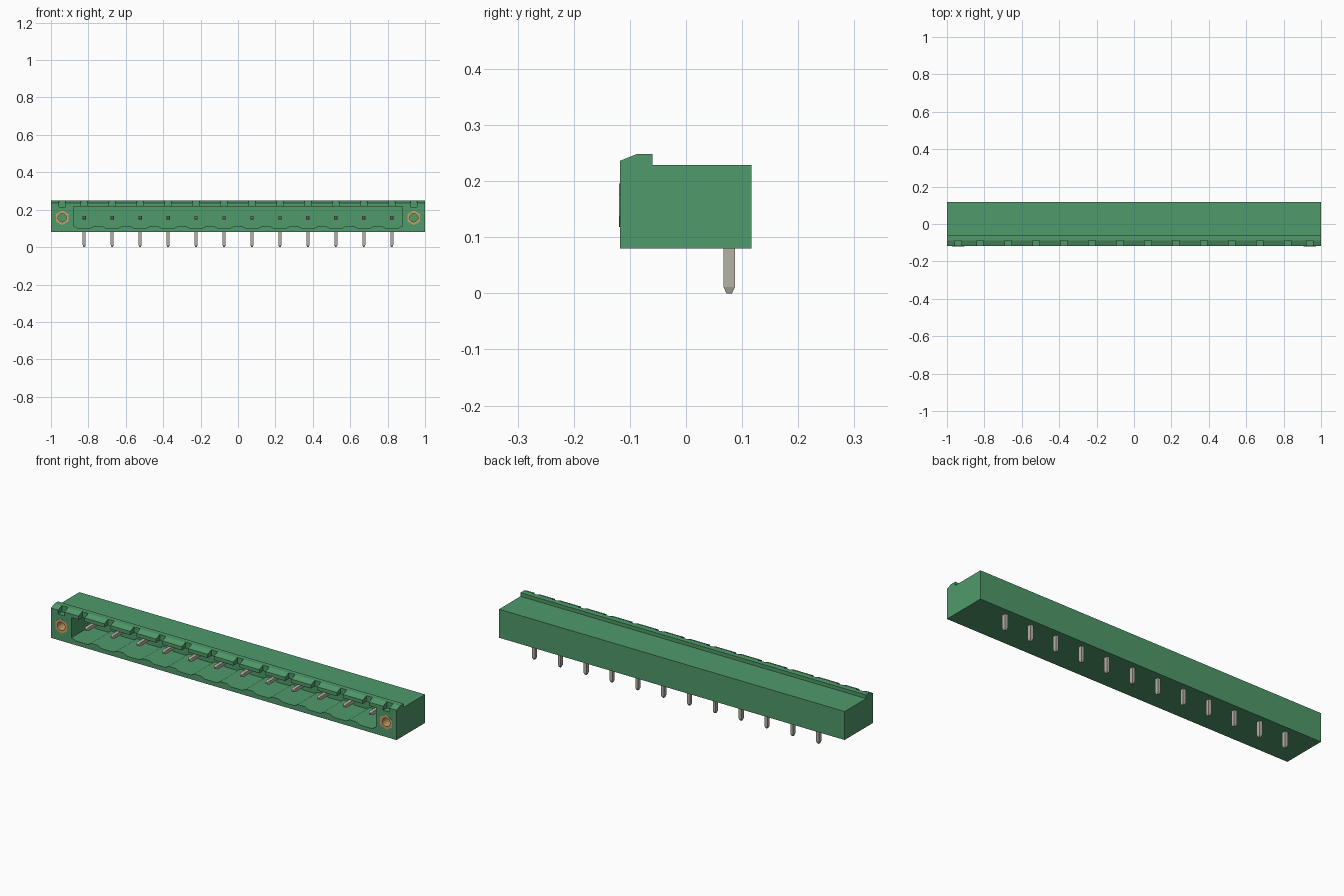
import bpy
import bmesh
import math
from mathutils import Vector

default_cube = bpy.data.objects.get("Cube")
if default_cube:
    bpy.data.objects.remove(default_cube, do_unlink=True)

PINS = 12
PITCH = 0.1495
PIN_X = [(i - (PINS - 1) / 2) * PITCH for i in range(PINS)]
SCREW_X = 0.94
AXIS_Z = 0.157
FRONT, BACK = -0.118, 0.117
CAVITY_BACK = 0.05


def material(name, color):
    m = bpy.data.materials.new(name)
    m.use_nodes = True
    m.diffuse_color = (*color, 1)
    m.node_tree.nodes["Principled BSDF"].inputs["Base Color"].default_value = (*color, 1)
    return m


GREEN = material("green plastic", (0.08, 0.32, 0.145))
TIN = material("tin metal", (0.47, 0.45, 0.38))
BRASS = material("brass", (0.58, 0.35, 0.14))


def make_object(name, bm, mat):
    bmesh.ops.recalc_face_normals(bm, faces=bm.faces)
    mesh = bpy.data.meshes.new(name)
    bm.to_mesh(mesh)
    bm.free()
    mesh.materials.append(mat)
    ob = bpy.data.objects.new(name, mesh)
    bpy.context.collection.objects.link(ob)
    return ob


def extrude(bm, points, direction):
    """Solid prism from a closed outline."""
    face = bm.faces.new([bm.verts.new(p) for p in points])
    new = bmesh.ops.extrude_face_region(bm, geom=[face], use_keep_orig=True)
    verts = [g for g in new["geom"] if isinstance(g, bmesh.types.BMVert)]
    bmesh.ops.translate(bm, verts=verts, vec=Vector(direction))


def box(bm, x, y, z):
    extrude(bm, [(x[0], y[0], z[0]), (x[1], y[0], z[0]), (x[1], y[1], z[0]), (x[0], y[1], z[0])],
            (0, 0, z[1] - z[0]))


def ring(x, y, radius, sides):
    return [(x + radius * math.sin(math.tau * i / sides), y,
             AXIS_Z + radius * math.cos(math.tau * i / sides)) for i in range(sides)]


# Housing with the stepped lip along its front top edge
profile = [(FRONT, 0.08), (BACK, 0.08), (BACK, 0.229), (-0.06, 0.229),
           (-0.06, 0.248), (-0.088, 0.248), (FRONT, 0.236)]
bm = bmesh.new()
extrude(bm, [(-1, y, z) for y, z in profile], (2, 0, 0))
housing = make_object("housing", bm, GREEN)

# Socket cavity, its floor dipping under every contact
floor = [(-0.88, 0.113)]
for x in PIN_X:
    floor += [(x + dx, z) for dx, z in
              ((-0.055, 0.113), (-0.035, 0.102), (0.035, 0.102), (0.055, 0.113))]
outline = floor + [(0.88, 0.113), (0.88, 0.217), (-0.88, 0.217)]
bm = bmesh.new()
extrude(bm, [(x, FRONT - 0.05, z) for x, z in outline], (0, CAVITY_BACK - FRONT + 0.05, 0))
cutters = [make_object("cavity_cutter", bm, GREEN)]

# Notches in the lip
bm = bmesh.new()
for x in PIN_X + [-SCREW_X, SCREW_X]:
    box(bm, (x - 0.018, x + 0.018), (FRONT - 0.05, -0.087), (0.2155, 0.3))
cutters.append(make_object("notch_cutter", bm, GREEN))

# Pockets for the threaded inserts
bm = bmesh.new()
for x in (-SCREW_X, SCREW_X):
    extrude(bm, ring(x, FRONT - 0.05, 0.039, 6), (0, 0.13, 0))
cutters.append(make_object("pocket_cutter", bm, GREEN))

for cutter in cutters:
    cutter.hide_render = True
    mod = housing.modifiers.new(cutter.name, "BOOLEAN")
    mod.operation = "DIFFERENCE"
    mod.solver = "EXACT"
    mod.object = cutter

# Bake the cuts and drop the cutters
bpy.context.view_layer.update()
evaluated = housing.evaluated_get(bpy.context.evaluated_depsgraph_get())
baked = bpy.data.meshes.new_from_object(evaluated)
housing.modifiers.clear()
housing.data = baked
for cutter in cutters:
    bpy.data.objects.remove(cutter, do_unlink=True)

# Hexagonal threaded inserts with a round bore
for side, x in (("right", -SCREW_X), ("left", SCREW_X)):
    bm = bmesh.new()
    sides = 24
    front_y, deep_y = FRONT - 0.001, FRONT + 0.08
    hexagon = []
    for i in range(sides):
        a = math.tau * i / sides
        r = 0.039 * math.cos(math.pi / 6) / math.cos(a % (math.pi / 3) - math.pi / 6)
        hexagon.append((r * math.sin(a), r * math.cos(a)))
    outer = [[bm.verts.new((x + u, y, AXIS_Z + v)) for u, v in hexagon] for y in (deep_y, front_y)]
    inner = [[bm.verts.new(p) for p in ring(x, y, 0.022, sides)] for y in (front_y, deep_y)]
    loops = outer + inner
    for a, b in zip(loops, loops[1:] + loops[:1]):
        for i in range(sides):
            j = (i + 1) % sides
            bm.faces.new((a[i], a[j], b[j], b[i]))
    make_object(side + "_threaded_insert", bm, BRASS)


def blade(bm, start, end, half, tip):
    """Square bar from start to end with a tapered tip."""
    start, end = Vector(start), Vector(end)
    axis = (end - start).normalized()
    side = Vector((half[0], 0, 0))
    other = axis.cross(Vector((1, 0, 0))) * half[1]
    loops = []
    for centre, s in ((start, 1), (end - axis * tip, 1), (end, 0.5)):
        loops.append([bm.verts.new(centre + (side * u + other * v) * s)
                      for u, v in ((-1, -1), (1, -1), (1, 1), (-1, 1))])
    for a, b in zip(loops, loops[1:]):
        for i in range(4):
            j = (i + 1) % 4
            bm.faces.new((a[i], a[j], b[j], b[i]))
    bm.faces.new(loops[0])
    bm.faces.new(loops[-1])


# Contacts: a blade in the socket and a solder leg below
for n, x in enumerate(PIN_X, 1):
    bm = bmesh.new()
    blade(bm, (x, 0.087, AXIS_Z), (x, -0.085, AXIS_Z), (0.009, 0.009), 0.012)
    blade(bm, (x, 0.077, AXIS_Z), (x, 0.077, 0), (0.008, 0.01), 0.011)
    make_object(f"contact_pin_{n}", bm, TIN)
